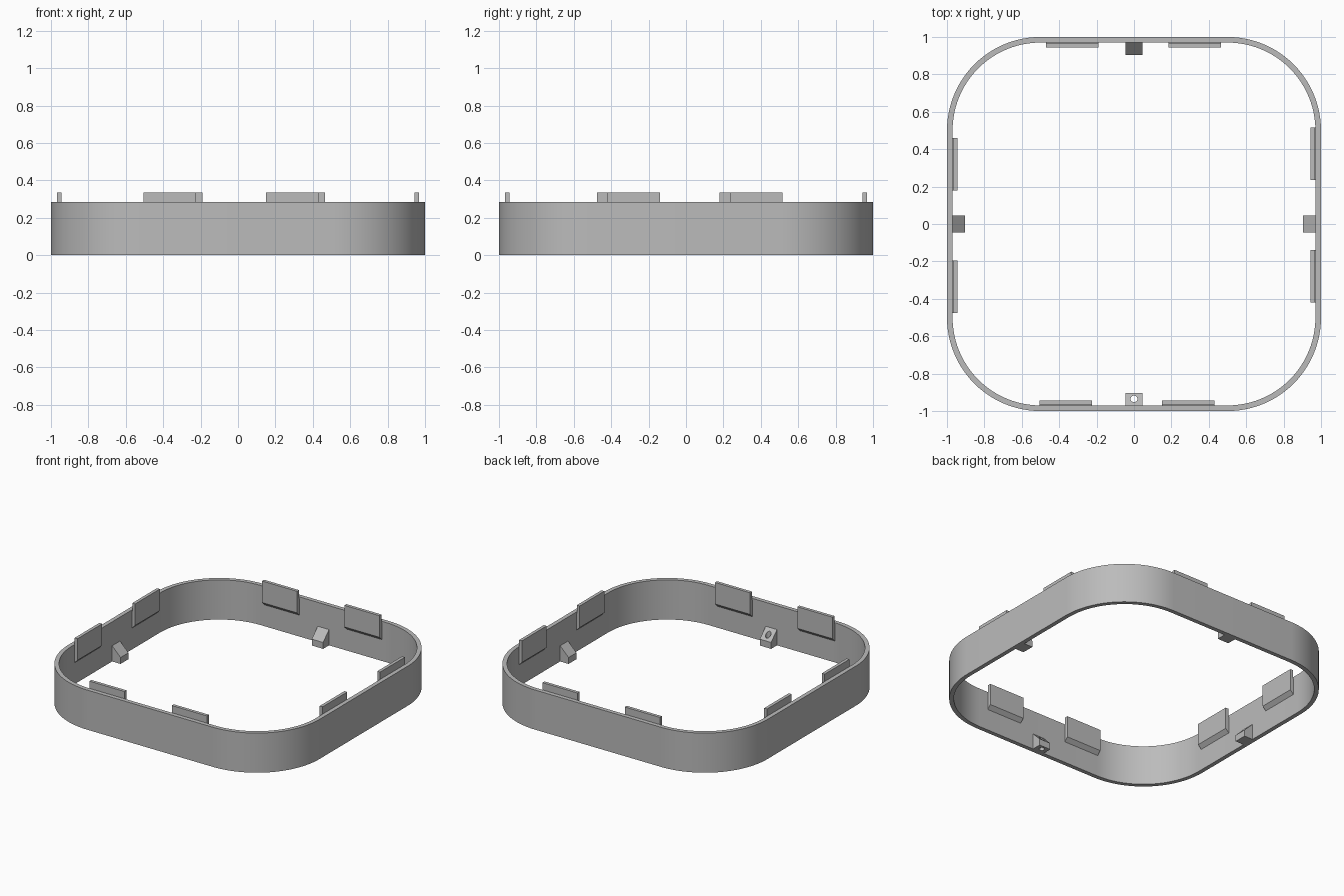
import bpy, bmesh
from math import sin, cos, pi
from mathutils import Matrix

cube = bpy.data.objects.get("Cube")
if cube:
    bpy.data.objects.remove(cube, do_unlink=True)

INNER = 0.97       # distance from the centre to the inside of the wall
HEIGHT = 0.285

grey = bpy.data.materials.new("plain grey")
grey.use_nodes = True
colour = (0.5, 0.5, 0.5, 1)
grey.diffuse_color = colour
grey.node_tree.nodes["Principled BSDF"].inputs["Base Color"].default_value = colour


def finish(name, bm):
    """Turn a bmesh into a grey object and make it active."""
    bmesh.ops.recalc_face_normals(bm, faces=bm.faces)
    mesh = bpy.data.meshes.new(name)
    bm.to_mesh(mesh)
    bm.free()
    mesh.materials.append(grey)
    obj = bpy.data.objects.new(name, mesh)
    bpy.context.collection.objects.link(obj)
    bpy.ops.object.select_all(action="DESELECT")
    obj.select_set(True)
    bpy.context.view_layer.objects.active = obj
    return obj


def prism(profile, start, end, turn):
    """Extrude a (depth, z) profile along the front wall, then turn it to its side."""
    bm = bmesh.new()
    face = bm.faces.new([bm.verts.new((start, -d, z)) for d, z in profile])
    ext = bmesh.ops.extrude_face_region(bm, geom=[face])
    moved = [v for v in ext["geom"] if isinstance(v, bmesh.types.BMVert)]
    bmesh.ops.translate(bm, verts=moved, vec=(end - start, 0, 0))
    bm.transform(Matrix.Rotation(turn, 4, "Z"))
    return bm


# Rounded square wall
def outline(half, centre=0.5, steps=24):
    radius = half - centre
    points = []
    for q in range(4):
        mid = pi / 4 + q * pi / 2
        cx, cy = centre * round(cos(mid) * 2 ** 0.5), centre * round(sin(mid) * 2 ** 0.5)
        for i in range(steps + 1):
            a = (q + i / steps) * pi / 2
            points.append((cx + radius * cos(a), cy + radius * sin(a)))
    return points


bm = bmesh.new()
loops = [[bm.verts.new((x, y, z)) for x, y in outline(half)]
         for half, z in ((1, 0), (1, HEIGHT), (INNER, HEIGHT), (INNER, 0))]
count = len(loops[0])
for k in range(4):
    a, b = loops[k], loops[(k + 1) % 4]
    for i in range(count):
        j = (i + 1) % count
        bm.faces.new((a[i], a[j], b[j], b[i]))
finish("wall_ring", bm)
bpy.ops.object.shade_smooth_by_angle()

# Lid tabs: two on each side, with a chamfered foot and a step at the rim
tab_profile = [(0.944, 0.335), (0.967, 0.335), (0.967, 0.275), (0.972, 0.275),
               (0.972, 0.152), (0.944, 0.18)]
sides = {"front": (0, -0.505, 0.15), "left": (1, -0.42, 0.235),
         "back": (2, -0.465, 0.19), "right": (3, -0.46, 0.195)}
for side, (quarter, *starts) in sides.items():
    for n, start in enumerate(starts, 1):
        finish(f"{side}_tab_{n}", prism(tab_profile, start, start + 0.28, quarter * pi / 2))

# Screw lugs: sloped blocks with a vertical hole
lug_profile = [(0.903, 0), (0.972, 0), (0.972, 0.115), (0.903, 0.046)]
for side, (quarter, *_) in sides.items():
    turn = quarter * pi / 2
    bm = bmesh.new()
    bmesh.ops.create_cone(bm, cap_ends=True, segments=24, radius1=0.018, radius2=0.018, depth=0.4)
    bm.transform(Matrix.Rotation(turn, 4, "Z") @ Matrix.Translation((0, -0.935, 0.05)))
    drill = finish("drill", bm)
    drill.hide_render = True
    lug = finish(f"{side}_screw_lug", prism(lug_profile, -0.045, 0.045, turn))
    cut = lug.modifiers.new("hole", "BOOLEAN")
    cut.operation = "DIFFERENCE"
    cut.solver = "EXACT"
    cut.object = drill
    bpy.ops.object.modifier_apply(modifier=cut.name)
    bpy.data.objects.remove(drill, do_unlink=True)
    bpy.ops.object.shade_smooth_by_angle()
